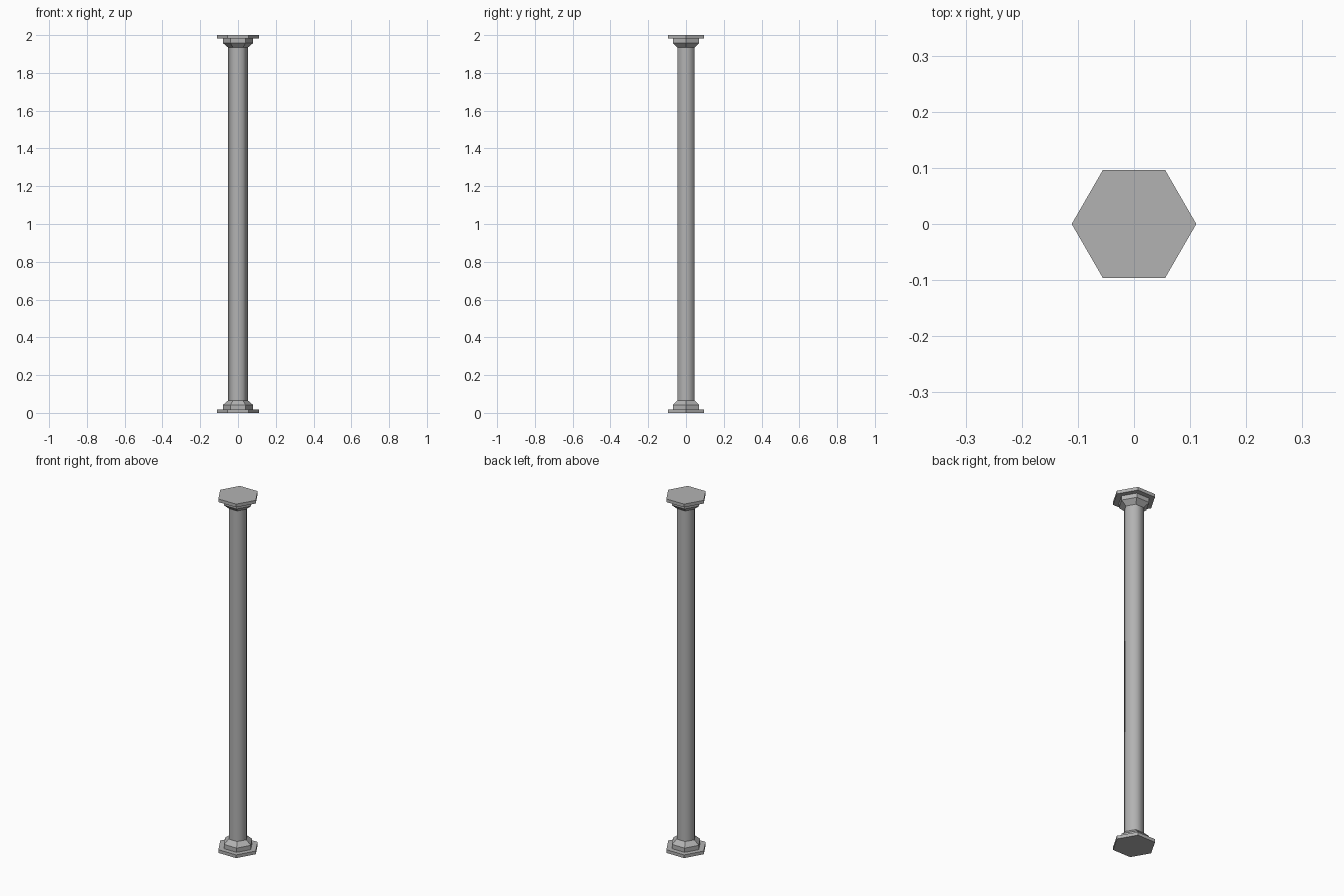
import bpy, bmesh
from math import cos, sin, tau

cube = bpy.data.objects.get("Cube")
if cube:
    bpy.data.objects.remove(cube, do_unlink=True)

SIDES = 6
HEIGHT = 2.0
SHAFT_R = 0.052
COLLAR_TOP = 0.066

stone = bpy.data.materials.new("grey_stone")
stone.use_nodes = True
grey = (0.45, 0.45, 0.45, 1)
stone.diffuse_color = grey
bsdf = stone.node_tree.nodes["Principled BSDF"]
bsdf.inputs["Base Color"].default_value = grey


def hex_part(name, profile, smooth=False, capped=True):
    """Stack hexagonal rings of (radius, z) into one part."""
    bm = bmesh.new()
    rings = [[bm.verts.new((r * cos(tau * i / SIDES), r * sin(tau * i / SIDES), z))
              for i in range(SIDES)] for r, z in profile]
    for low, high in zip(rings, rings[1:]):
        for i in range(SIDES):
            j = (i + 1) % SIDES
            bm.faces.new((low[i], low[j], high[j], high[i])).smooth = smooth
    if capped:
        bm.faces.new(rings[0][::-1])
        bm.faces.new(rings[-1])
    bmesh.ops.recalc_face_normals(bm, faces=bm.faces)
    mesh = bpy.data.meshes.new(name)
    bm.to_mesh(mesh)
    bm.free()
    mesh.materials.append(stone)
    obj = bpy.data.objects.new(name, mesh)
    bpy.context.collection.objects.link(obj)
    return obj


# Softly shaded shaft, its ends hidden inside the collars
hex_part("shaft", [(SHAFT_R, COLLAR_TOP), (SHAFT_R, HEIGHT - COLLAR_TOP)],
         smooth=True, capped=False)

# Plinth plate, step and tapered collar, repeated upside down at the top
END = [(0.111, 0), (0.111, 0.018), (0.08, 0.018), (0.08, 0.042), (SHAFT_R, COLLAR_TOP)]
hex_part("base", END)
hex_part("capital", [(r, HEIGHT - z) for r, z in END])
